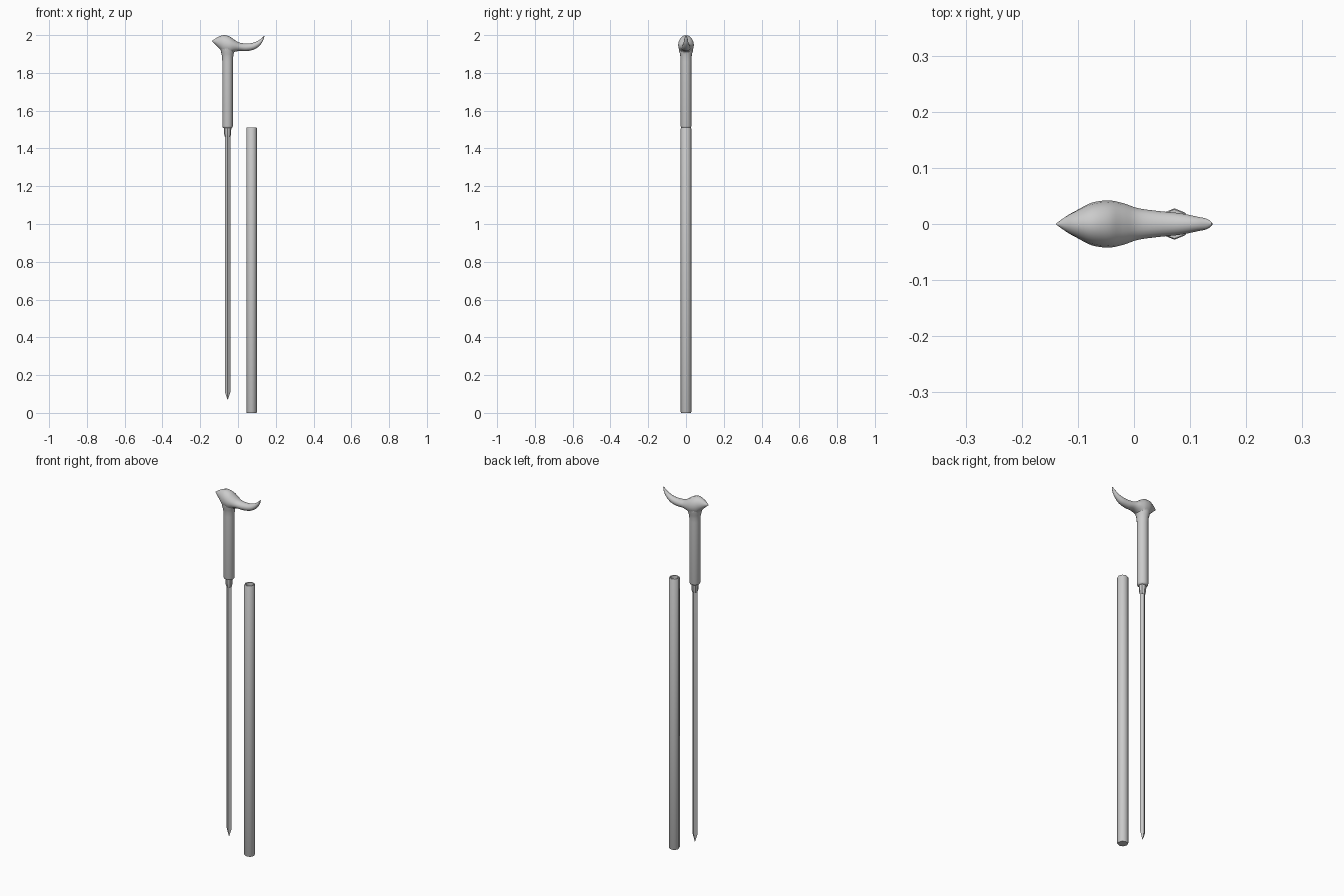
import bpy, bmesh
from math import sin, cos, tau, radians

if "Cube" in bpy.data.objects:
    bpy.data.objects.remove(bpy.data.objects["Cube"])


def loft(name, rings, angle=40):
    """Skin a list of equally sized vertex rings and cap both ends."""
    bm = bmesh.new()
    vs = [[bm.verts.new(p) for p in r] for r in rings]
    n = len(rings[0])
    for a, b in zip(vs, vs[1:]):
        for i in range(n):
            j = (i + 1) % n
            bm.faces.new((a[i], a[j], b[j], b[i]))
    bm.faces.new(vs[0][::-1])
    bm.faces.new(vs[-1])
    bmesh.ops.recalc_face_normals(bm, faces=bm.faces)
    me = bpy.data.meshes.new(name)
    bm.to_mesh(me)
    bm.free()
    ob = bpy.data.objects.new(name, me)
    bpy.context.collection.objects.link(ob)
    smooth(ob, angle)
    return ob


def smooth(ob, angle):
    bpy.ops.object.select_all(action='DESELECT')
    bpy.context.view_layer.objects.active = ob
    ob.select_set(True)
    bpy.ops.object.shade_smooth_by_angle(angle=radians(angle))


def column(cx, profile, n):
    """Horizontal rings from (z, x radius, y radius) rows."""
    return [[(cx + rx * cos(tau * i / n), ry * sin(tau * i / n), z)
             for i in range(n)] for z, rx, ry in profile]


def spline(rows, steps=4):
    """Catmull-Rom interpolation of section rows."""
    out = []
    for k in range(len(rows) - 1):
        p0, p1, p2, p3 = (rows[min(max(k + d, 0), len(rows) - 1)] for d in (-1, 0, 1, 2))
        for s in range(steps):
            t = s / steps
            out.append([b + 0.5 * t * (c - a + t * (2*a - 5*b + 4*c - d + t * (3*(b - c) + d - a)))
                        for a, b, c, d in zip(p0, p1, p2, p3)])
    return out + [rows[-1]]


SWORD_X, SHEATH_X = -0.055, 0.072

# Hollow eight-sided sheath
loft("sheath", column(SHEATH_X, [(z, r, r) for z, r in (
    (0, 0.026), (0.004, 0.028), (1.506, 0.028), (1.51, 0.026),
    (1.51, 0.021), (0.05, 0.021))], 8), 50)

# Diamond-section blade and its collar
loft("blade", column(SWORD_X, [(0.07, 0.001, 0.001), (0.112, 0.015, 0.011),
                               (1.50, 0.015, 0.011)], 4), 20)
loft("blade_collar", column(SWORD_X, [(1.46, 0.014, 0.012), (1.475, 0.018, 0.016),
                                      (1.515, 0.020, 0.018)], 8), 30)

# Grip, flaring upward into the head
grip = loft("handle", column(SWORD_X, [(z, r, r) for z, r in (
    (1.508, 0.022), (1.511, 0.026), (1.518, 0.028), (1.86, 0.028), (1.885, 0.0295),
    (1.90, 0.032), (1.915, 0.036), (1.93, 0.038), (1.95, 0.034))], 16))

# Head sections: top x, top z, bottom x, bottom z, half width
SECTIONS = [
    (-0.139, 1.969, -0.138, 1.967, 0.001),
    (-0.122, 1.980, -0.119, 1.950, 0.014),
    (-0.104, 1.991, -0.098, 1.928, 0.025),
    (-0.075, 2.000, -0.075, 1.905, 0.038),
    (-0.045, 1.993, -0.045, 1.900, 0.042),
    (-0.020, 1.976, -0.018, 1.911, 0.037),
    (0.008, 1.960, 0.008, 1.916, 0.028),
    (0.045, 1.956, 0.045, 1.915, 0.023),
    (0.078, 1.959, 0.088, 1.925, 0.019),
    (0.108, 1.971, 0.118, 1.948, 0.013),
    (0.128, 1.986, 0.133, 1.973, 0.009),
    (0.138, 1.997, 0.140, 1.994, 0.002),
]
N = 16
rings = []
for tx, tz, bx, bz, w in spline(SECTIONS):
    rings.append([((tx + bx) / 2 + (tx - bx) / 2 * sin(tau * i / N),
                   w * cos(tau * i / N),
                   (tz + bz) / 2 + (tz - bz) / 2 * sin(tau * i / N)) for i in range(N)])
head = loft("handle_head", rings)

# Weld grip and head into one skin
mod = grip.modifiers.new("union", 'BOOLEAN')
mod.operation, mod.solver, mod.object = 'UNION', 'EXACT', head
smooth(grip, 40)
bpy.ops.object.modifier_apply(modifier="union")
bpy.data.objects.remove(head)
smooth(grip, 60)
